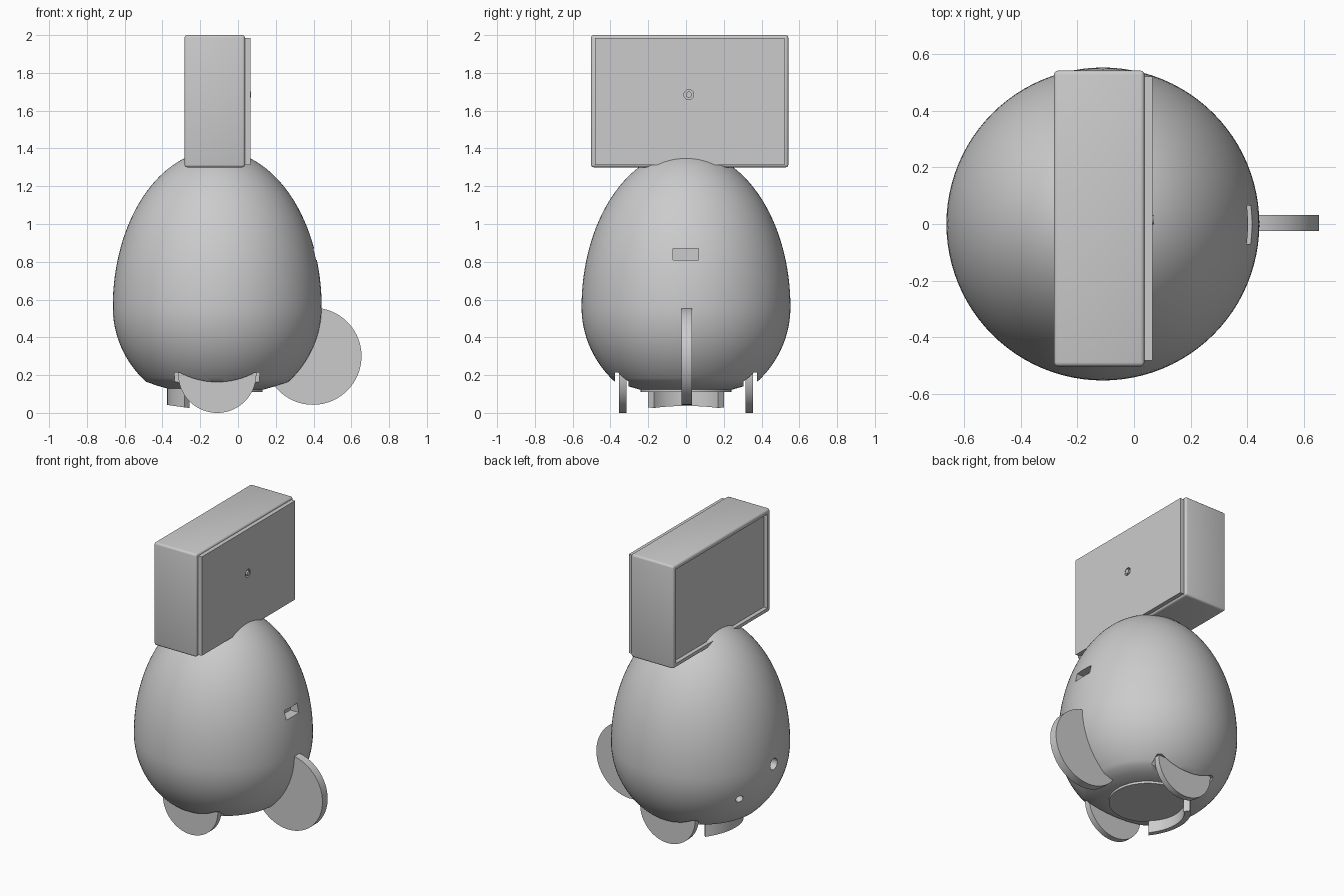
import bpy, math
from math import sin, cos, pi, radians
from mathutils import Vector

if "Cube" in bpy.data.objects:
    bpy.data.objects.remove(bpy.data.objects["Cube"], do_unlink=True)

grey = bpy.data.materials.new("plain grey")
grey.use_nodes = True
colour = (0.6, 0.6, 0.6, 1)
grey.diffuse_color = colour
grey.node_tree.nodes["Principled BSDF"].inputs["Base Color"].default_value = colour

AXIS = -0.11  # x of the egg's upright axis


def finish(name):
    ob = bpy.context.object
    ob.name = name
    ob.data.materials.clear()
    ob.data.materials.append(grey)
    return ob


def block(name, low, high):
    low, high = Vector(low), Vector(high)
    bpy.ops.mesh.primitive_cube_add(size=1, location=(low + high) / 2)
    ob = finish(name)
    ob.scale = high - low
    bpy.ops.object.transform_apply(location=False, rotation=False, scale=True)
    return ob


def disc(name, centre, radius, depth, direction, sides=96):
    bpy.ops.mesh.primitive_cylinder_add(vertices=sides, radius=radius, depth=depth, location=centre)
    ob = finish(name)
    ob.rotation_euler = Vector(direction).to_track_quat('Z', 'Y').to_euler()
    return ob


def activate(ob):
    bpy.ops.object.select_all(action='DESELECT')
    ob.select_set(True)
    bpy.context.view_layer.objects.active = ob


def cut(ob, *cutters):
    activate(ob)
    for cutter in cutters:
        mod = ob.modifiers.new("cut", 'BOOLEAN')
        mod.operation, mod.solver, mod.object = 'DIFFERENCE', 'EXACT', cutter
        bpy.ops.object.modifier_apply(modifier=mod.name)
        bpy.data.objects.remove(cutter, do_unlink=True)


def smooth(ob, angle=30):
    activate(ob)
    bpy.ops.object.shade_smooth_by_angle(angle=radians(angle))


def bevel(ob, width):
    mod = ob.modifiers.new("bevel", 'BEVEL')
    mod.width, mod.segments, mod.limit_method = width, 3, 'ANGLE'
    activate(ob)
    bpy.ops.object.modifier_apply(modifier=mod.name)


def lathe(name, profile, steps=96):
    """Spin a closed (radius, z) profile that starts and ends on the axis."""
    inner = profile[1:-1]
    verts = [(r * cos(2 * pi * i / steps), r * sin(2 * pi * i / steps), z)
             for r, z in inner for i in range(steps)]
    faces = [(k * steps + i, k * steps + (i + 1) % steps,
              (k + 1) * steps + (i + 1) % steps, (k + 1) * steps + i)
             for k in range(len(inner) - 1) for i in range(steps)]
    faces.append(tuple(reversed(range(steps))))
    top = len(verts)
    verts.append((0, 0, profile[-1][1]))
    last = (len(inner) - 1) * steps
    faces += [(last + i, last + (i + 1) % steps, top) for i in range(steps)]
    return mesh_object(name, verts, faces, (AXIS, 0, 0))


def mesh_object(name, verts, faces, location):
    me = bpy.data.meshes.new(name)
    me.from_pydata(verts, [], faces)
    ob = bpy.data.objects.new(name, me)
    bpy.context.collection.objects.link(ob)
    ob.location = location
    activate(ob)
    return finish(name)


# Egg body: two half ellipses meeting at the widest ring, flattened below
WIDE, RADIUS, UPPER, LOWER = 0.56, 0.553, 0.83, 0.54
profile = [(0, 0.125), (0.25, 0.125), (0.32, 0.145)]
start = math.asin(0.395 / LOWER)
profile += [(RADIUS * cos(start * (1 - i / 16)), WIDE - LOWER * sin(start * (1 - i / 16)))
            for i in range(16)]
profile += [(RADIUS * cos(pi / 2 * i / 32), WIDE + UPPER * sin(pi / 2 * i / 32))
            for i in range(33)]
profile[-1] = (0, WIDE + UPPER)
egg = lathe("egg_body", profile)

# Openings in the egg: foot slots, tail-side slot, two round holes
cutters = [block("slot", (AXIS - 0.225, min(s * 0.305, s * 0.375), 0),
                 (AXIS + 0.225, max(s * 0.305, s * 0.375), 0.215)) for s in (-1, 1)]
cutters.append(block("slot", (0.35, -0.07, 0.81), (0.6, 0.065, 0.87)))
cutters.append(disc("hole", (AXIS - 0.53, 0, 0.55), 0.038, 0.12, (1, 0, 0), 32))
cutters.append(disc("hole", (AXIS - 0.46, 0.24, 0.38), 0.025, 0.12, (0.46, -0.24, 0.18), 32))
cut(egg, *cutters)
smooth(egg)

# Base plate, feet and tail
smooth(disc("base_plate", (AXIS, 0, 0.125), 0.24, 0.03, (0, 0, 1)))
for side, y in (("right", -0.335), ("left", 0.335)):
    smooth(disc(side + "_foot", (AXIS, y, 0.207), 0.207, 0.04, (0, 1, 0)))
smooth(disc("tail_fin", (0.397, 0.003, 0.3), 0.257, 0.056, (0, 1, 0)))

# Curved front toe: an arc of thin wall around the egg's axis
steps, verts, faces = 24, [], []
for i in range(steps + 1):
    a = pi + radians(49) * (2 * i / steps - 1)
    for r, z in ((0.225, 0.15), (0.265, 0.15), (0.265, 0.0), (0.225, 0.0)):
        x = r * cos(a)
        verts.append((x, r * sin(a), z or 0.005 - 0.14 * x))
for i in range(steps):
    faces += [(4 * i + k, 4 * i + (k + 1) % 4, 4 * i + 4 + (k + 1) % 4, 4 * i + 4 + k)
              for k in range(4)]
faces += [(3, 2, 1, 0), tuple(4 * steps + k for k in range(4))]
smooth(mesh_object("curved_toe", verts, faces, (AXIS, 0, 0)))

# Screen box with a recessed screen on one side
box = block("screen_box", (-0.283, -0.503, 1.3), (0.037, 0.542, 2.0))
bevel(box, 0.014)
cut(box, block("recess", (-0.4, -0.473, 1.33), (-0.255, 0.512, 1.97)))
smooth(box)

# Back panel with a round socket and its pin
panel = block("back_panel", (0.03, -0.482, 1.312), (0.065, 0.522, 1.985))
cut(panel, disc("socket", (0.065, 0.015, 1.685), 0.026, 0.04, (1, 0, 0), 32))
smooth(panel)
smooth(disc("socket_pin", (0.058, 0.015, 1.685), 0.016, 0.024, (1, 0, 0), 32))
